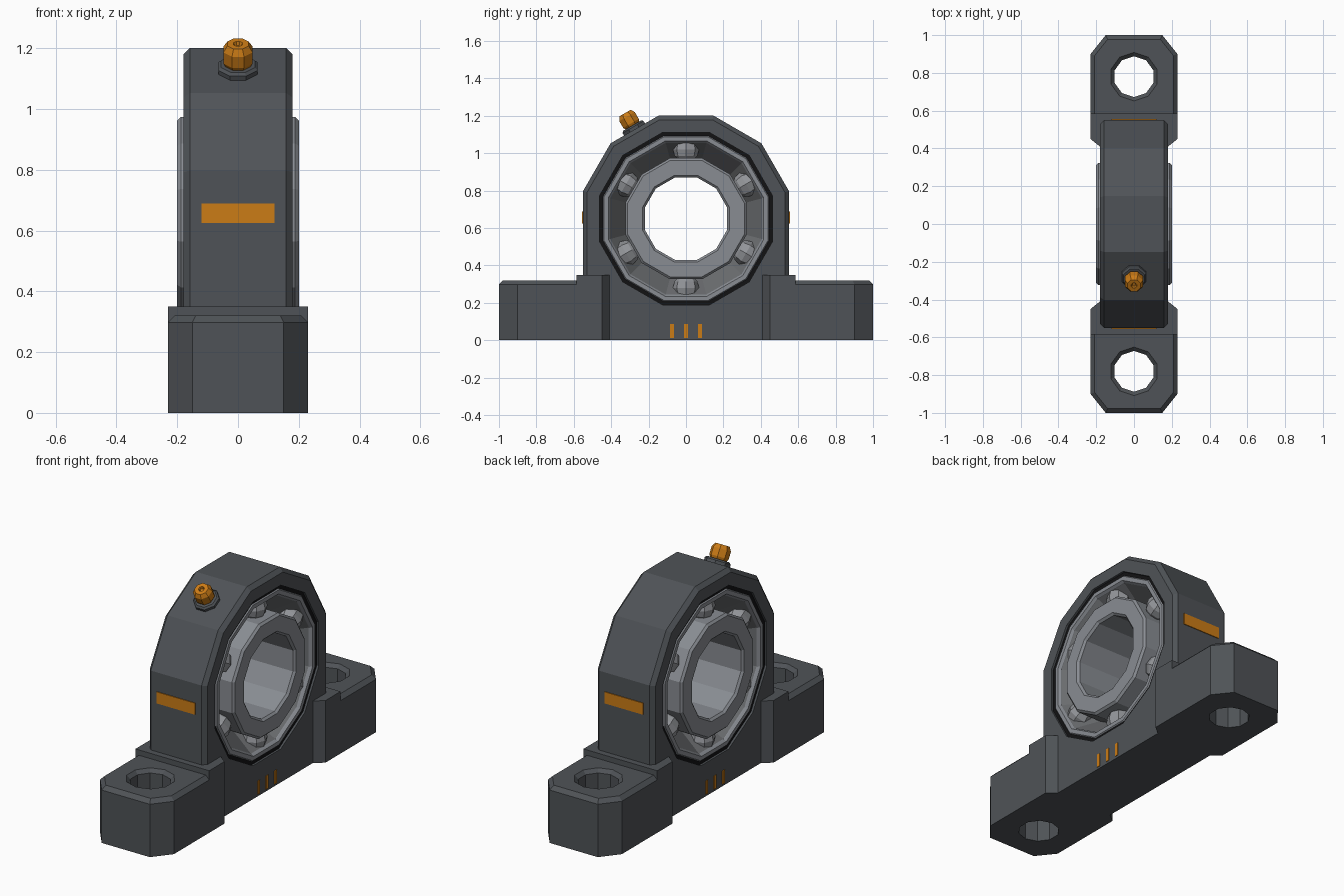
import bpy
import bmesh
from math import cos, sin, pi, radians
from mathutils import Matrix, Vector

if "Cube" in bpy.data.objects:
    bpy.data.objects.remove(bpy.data.objects["Cube"])


def material(name, rgb):
    m = bpy.data.materials.new(name)
    m.use_nodes = True
    m.diffuse_color = (*rgb, 1)
    m.node_tree.nodes["Principled BSDF"].inputs["Base Color"].default_value = (*rgb, 1)
    return m


IRON = material("dark_iron", (0.078, 0.086, 0.095))
STEEL = material("steel", (0.25, 0.265, 0.29))
RACE = material("race_grey", (0.15, 0.157, 0.165))
BALL = material("ball_steel", (0.29, 0.30, 0.32))
ORANGE = material("orange", (0.60, 0.20, 0.008))
BLACK = material("black_seal", (0.006, 0.006, 0.007))


def finish(bm, name, mat):
    bmesh.ops.recalc_face_normals(bm, faces=bm.faces)
    mesh = bpy.data.meshes.new(name)
    bm.to_mesh(mesh)
    bm.free()
    mesh.materials.append(mat)
    obj = bpy.data.objects.new(name, mesh)
    bpy.context.collection.objects.link(obj)
    return obj


def lathe(name, profile, sides, place, mat, ring=True, turn=0.0):
    """Revolve (radius, height) points round local z; ring closes the profile."""
    bm = bmesh.new()
    loops = []
    for r, h in profile:
        loops.append([bm.verts.new(place @ Vector((r * cos(a), r * sin(a), h)))
                      for a in (turn + 2 * pi * k / sides for k in range(sides))])
    pairs = list(zip(loops, loops[1:]))
    if ring:
        pairs.append((loops[-1], loops[0]))
    else:
        bm.faces.new(loops[0])
        bm.faces.new(loops[-1])
    for a, b in pairs:
        for k in range(sides):
            n = (k + 1) % sides
            bm.faces.new((a[k], a[n], b[n], b[k]))
    return finish(bm, name, mat)


def prism(name, points, offset, mat, chamfer=0.0, rule=None):
    """Extrude a polygon, then chamfer the edges picked by the rule."""
    bm = bmesh.new()
    face = bm.faces.new([bm.verts.new(p) for p in points])
    out = bmesh.ops.extrude_face_region(bm, geom=[face])["geom"]
    moved = [v for v in out if isinstance(v, bmesh.types.BMVert)]
    bmesh.ops.translate(bm, verts=moved, vec=offset)
    bmesh.ops.recalc_face_normals(bm, faces=bm.faces)
    if rule:
        edges = [e for e in bm.edges if rule(*(v.co for v in e.verts))]
        bmesh.ops.bevel(bm, geom=edges, offset=chamfer, segments=1, affect='EDGES')
    return finish(bm, name, mat)


def box(name, centre, size, mat):
    bm = bmesh.new()
    bmesh.ops.create_cube(bm, size=1)
    bmesh.ops.scale(bm, vec=size, verts=bm.verts)
    bmesh.ops.translate(bm, vec=centre, verts=bm.verts)
    return finish(bm, name, mat)


def cut(obj, cutter):
    cutter.hide_render = True
    mod = obj.modifiers.new("hole", 'BOOLEAN')
    mod.operation = 'DIFFERENCE'
    mod.solver = 'EXACT'
    mod.object = cutter
    bpy.context.view_layer.objects.active = obj
    bpy.ops.object.modifier_apply(modifier=mod.name)
    bpy.data.objects.remove(cutter)


AXIS_Z = 0.65
AXLE = Matrix.Translation((0, 0, AXIS_Z)) @ Matrix.Rotation(pi / 2, 4, 'Y')
STEP = radians(15)

# Housing: twelve-sided arch on straight walls, with a bore along x
W = 0.18
arch = [(-W, 0.57 * cos(a), AXIS_Z + 0.57 * sin(a))
        for a in (STEP * k for k in range(1, 12, 2))]
outline = [(-W, 0.55, 0)] + arch + [(-W, -0.55, 0)]
housing = prism("housing", outline, (2 * W, 0, 0), IRON, 0.022,
                lambda a, b: abs(a.x - b.x) < 0.001 and max(a.z, b.z) > 0.1)
cut(housing, lathe("bore_cutter", [(0.478, -0.3), (0.478, 0.3)], 12, AXLE,
                   IRON, ring=False, turn=STEP))

# Feet with raised pads and chamfered bolt holes
for side, label in ((-1, "front"), (1, "back")):
    half = [(0.18, 0.41), (0.23, 0.45), (0.23, 0.9), (0.15, 1.0)]
    plan = half + [(-x, y) for x, y in reversed(half)]
    foot = prism(label + "_foot", [(x, side * y, 0) for x, y in plan],
                 (0, 0, 0.32), IRON, 0.022,
                 lambda a, b: min(a.z, b.z) > 0.3)
    hole = [(0.108, -0.1), (0.108, 0.3), (0.128, 0.32), (0.128, 0.4)]
    cut(foot, lathe("bolt_cutter", hole, 10, Matrix.Translation((0, side * 0.78, 0)),
                    IRON, ring=False, turn=pi / 2))
    half = [(0.18, 0.41), (0.23, 0.45), (0.23, 0.585)]
    plan = half + [(-x, y) for x, y in reversed(half)]
    prism(label + "_pad", [(x, side * y, 0.295) for x, y in plan],
          (0, 0, 0.055), IRON)
    # Orange label plate on the end wall
    box(label + "_plate", (0, side * 0.552, 0.657), (0.24, 0.006, 0.065), ORANGE)


def mirrored(half):
    return half + [(r, -h) for r, h in reversed(half)]


# Bearing rings
lathe("outer_ring", mirrored([(0.42, 0.16), (0.43, 0.174), (0.453, 0.174), (0.462, 0.164)]),
      12, AXLE, STEEL, turn=STEP)
lathe("inner_ring", mirrored([(0.228, 0.188), (0.24, 0.2), (0.323, 0.2), (0.335, 0.188)]),
      12, AXLE, STEEL, turn=STEP)
lathe("race", mirrored([(0.33, 0.03), (0.421, 0.158), (0.43, 0.14)]),
      12, AXLE, RACE, turn=STEP)
lathe("seal", mirrored([(0.458, 0.168), (0.48, 0.168)]), 12, AXLE, BLACK, turn=STEP)

# Two rows of six balls
for row in (-1, 1):
    for k in range(6):
        a = pi / 6 + k * pi / 3
        radial = Vector((0, cos(a), sin(a)))
        bm = bmesh.new()
        place = (Matrix.Translation(radial * 0.37 + Vector((row * 0.1, 0, AXIS_Z)))
                 @ radial.to_track_quat('Z', 'Y').to_matrix().to_4x4())
        bmesh.ops.create_uvsphere(bm, u_segments=8, v_segments=6, radius=0.07, matrix=place)
        finish(bm, "ball", BALL)

# Grease fitting on the sloping front facet
SLOPE = Matrix.Translation((0, 0, AXIS_Z)) @ Matrix.Rotation(radians(30), 4, 'X')
lathe("fitting_nut", [(0.07, 0.54), (0.07, 0.566), (0.06, 0.575)], 8, SLOPE, IRON,
      ring=False, turn=pi / 8)
lathe("grease_fitting", [(0.042, 0.57), (0.052, 0.588), (0.052, 0.63), (0.038, 0.652),
                         (0.016, 0.652), (0.01, 0.64)], 8, SLOPE, ORANGE,
      ring=False, turn=pi / 8)

# Orange tick marks on both sides of the base
for side in (-1, 1):
    for y in (-0.075, 0, 0.075):
        box("tick_mark", (side * 0.181, y, 0.05), (0.006, 0.02, 0.075), ORANGE)
